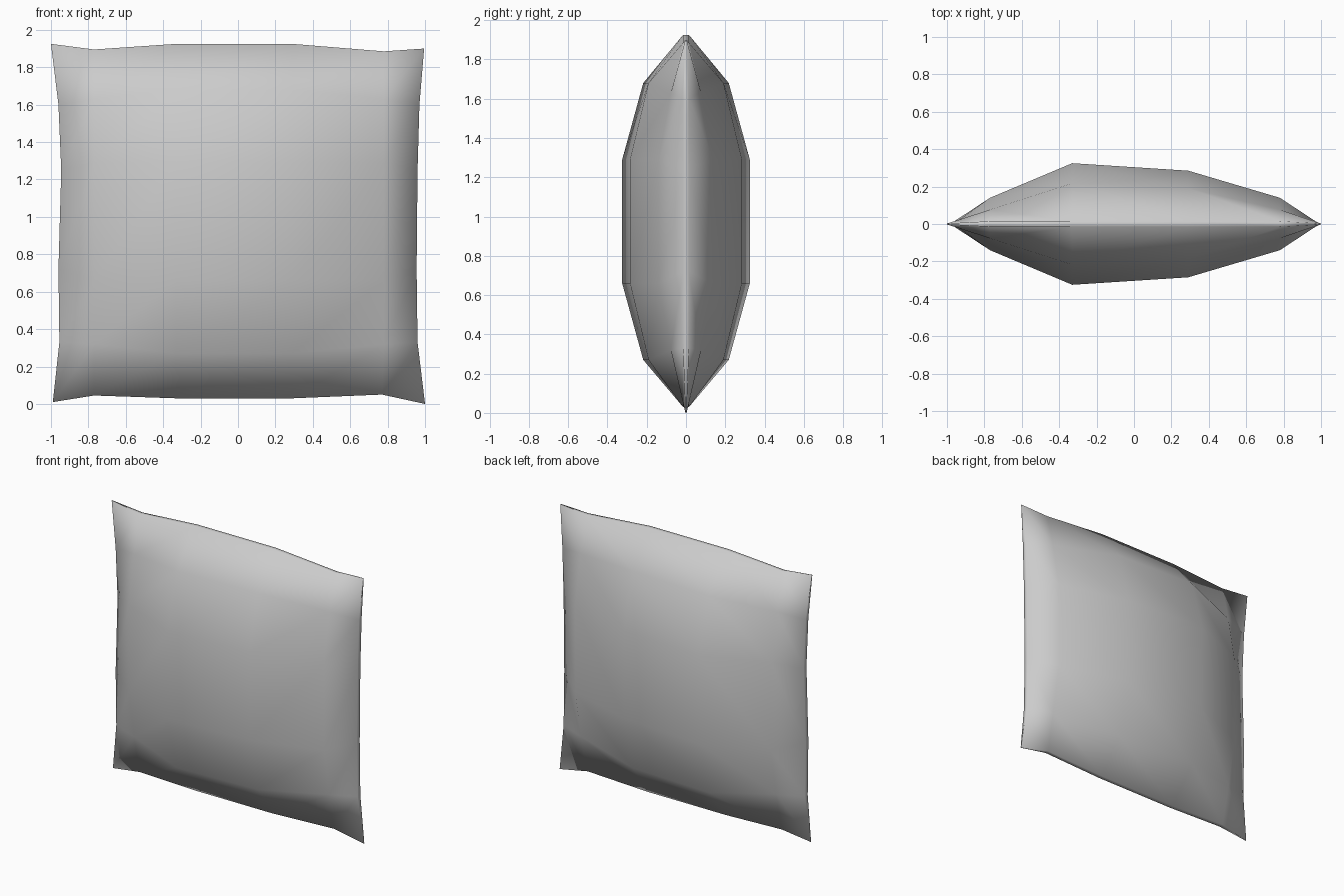
import bpy
import bmesh

cube = bpy.data.objects.get("Cube")
if cube:
    bpy.data.objects.remove(cube, do_unlink=True)

N = 6
# Outline of the four sides, corner to corner
bottom = [(-0.99, 0.01), (-0.77, 0.045), (-0.33, 0.03), (0.29, 0.03), (0.77, 0.05), (1.0, 0.0)]
top = [(-1.0, 1.925), (-0.77, 1.895), (-0.33, 1.925), (0.29, 1.925), (0.78, 1.885), (0.995, 1.9)]
left = [(-0.955, 0.33), (-0.96, 0.72), (-0.945, 1.25), (-0.96, 1.6)]
right = [(0.96, 0.33), (0.955, 0.72), (0.96, 1.25), (0.97, 1.6)]

# Inner grid lines and how far the stuffing swells at each
columns = [-0.77, -0.33, 0.29, 0.78]
rows = [0.27, 0.66, 1.29, 1.68]
swell_x = [0.14, 0.325, 0.285, 0.14]
swell_z = [0.67, 1.0, 1.0, 0.67]
RIM = 0.015


def point(i, j):
    """Position and half thickness of one grid point of the cover."""
    ends = (0, N - 1)
    if i in ends and j in ends:
        return (bottom if j == 0 else top)[i], 0.003
    if j in ends:
        return (bottom if j == 0 else top)[i], RIM
    if i in ends:
        return (left if i == 0 else right)[j - 1], RIM
    x, z = columns[i - 1], rows[j - 1]
    depth = swell_x[i - 1] * swell_z[j - 1]
    if i in (1, N - 2) and j in (1, N - 2):
        depth *= 0.82
        z += 0.05 if j == 1 else -0.05
    return (x, z), depth


bm = bmesh.new()


def cover(side):
    """One swollen panel of the pillow; side is -1 for front, 1 for back."""
    grid = {}
    for i in range(N):
        for j in range(N):
            (x, z), depth = point(i, j)
            grid[i, j] = bm.verts.new((x, side * depth, z))
    for i in range(N - 1):
        for j in range(N - 1):
            bm.faces.new((grid[i, j], grid[i + 1, j], grid[i + 1, j + 1], grid[i, j + 1]))
    return grid


front, back = cover(-1), cover(1)

# Narrow seam strip joining the two panels
last = N - 1
ring = [(k, 0) for k in range(last)] + [(last, k) for k in range(last)]
ring += [(last - k, last) for k in range(last)] + [(0, last - k) for k in range(last)]
for a, b in zip(ring, ring[1:] + ring[:1]):
    bm.faces.new((front[a], back[a], back[b], front[b]))

bmesh.ops.recalc_face_normals(bm, faces=bm.faces[:])
for face in bm.faces:
    face.smooth = True

mesh = bpy.data.meshes.new("pillow")
bm.to_mesh(mesh)
bm.free()
pillow = bpy.data.objects.new("pillow", mesh)
bpy.context.collection.objects.link(pillow)

# Plain grey cloth
cloth = bpy.data.materials.new("grey cloth")
cloth.use_nodes = True
colour = (0.6, 0.6, 0.6, 1.0)
cloth.diffuse_color = colour
cloth.node_tree.nodes["Principled BSDF"].inputs["Base Color"].default_value = colour
mesh.materials.append(cloth)
